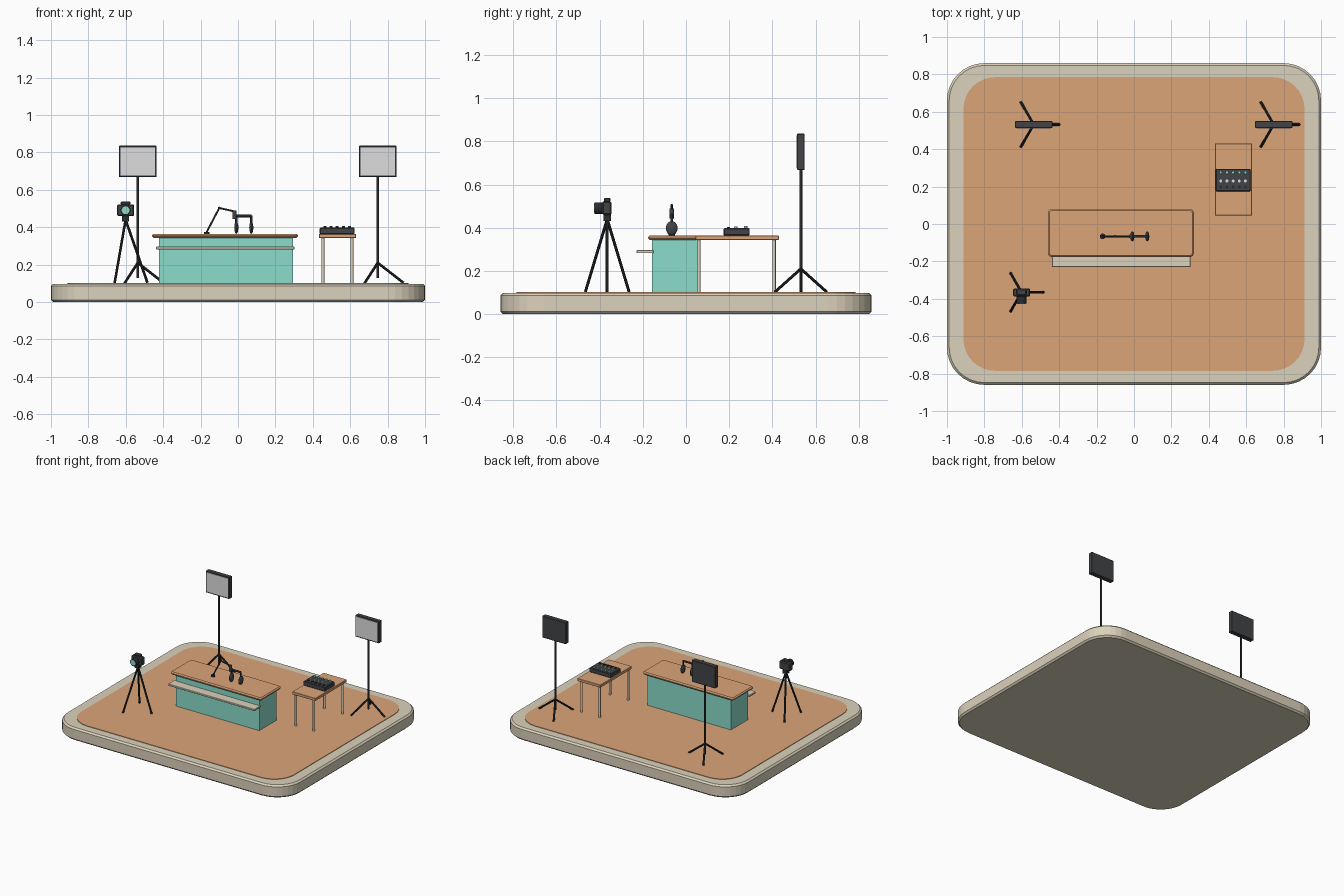
import bpy, bmesh, math
from mathutils import Vector

if "Cube" in bpy.data.objects:
    bpy.data.objects.remove(bpy.data.objects["Cube"])


def mat(name, r, g, b):
    lin = [((c / 255 + 0.055) / 1.055) ** 2.4 for c in (r, g, b)]
    m = bpy.data.materials.new(name)
    m.diffuse_color = (*lin, 1)
    m.use_nodes = True
    m.node_tree.nodes["Principled BSDF"].inputs["Base Color"].default_value = m.diffuse_color
    return m


BEIGE = mat("warm beige", 220, 210, 188)
WOOD = mat("orange wood", 220, 165, 121)
TEAL = mat("teal", 139, 220, 203)
DARK = mat("charcoal", 66, 68, 71)
BLACK = mat("near black", 42, 44, 46)
WHITE = mat("panel white", 222, 222, 222)


def finish(name, bm, m, bevel=0, segs=1, smooth=False):
    bmesh.ops.recalc_face_normals(bm, faces=bm.faces)
    me = bpy.data.meshes.new(name)
    bm.to_mesh(me)
    bm.free()
    ob = bpy.data.objects.new(name, me)
    bpy.context.collection.objects.link(ob)
    me.materials.append(m)
    if bevel:
        mod = ob.modifiers.new("bevel", "BEVEL")
        mod.width, mod.segments, mod.limit_method = bevel, segs, "ANGLE"
        mod.angle_limit = math.radians(50)
    if smooth:
        bpy.context.view_layer.objects.active = ob
        ob.select_set(True)
        bpy.ops.object.shade_smooth_by_angle(angle=math.radians(40))
        ob.select_set(False)
    return ob


def box(name, x, y, z, m, bevel=0):
    """Box from (min, max) ranges."""
    bm = bmesh.new()
    bmesh.ops.create_cube(bm, size=1)
    for v in bm.verts:
        v.co = [r[0] + (c + 0.5) * (r[1] - r[0]) for c, r in zip(v.co, (x, y, z))]
    return finish(name, bm, m, bevel)


def plate(name, x, y, z, radius, m, bevel=0, steps=8):
    """Slab with rounded corners."""
    bm = bmesh.new()
    ring = []
    for q, (sx, sy) in enumerate(((1, 1), (0, 1), (0, 0), (1, 0))):
        cx = x[sx] + (radius if sx == 0 else -radius)
        cy = y[sy] + (radius if sy == 0 else -radius)
        for i in range(steps + 1):
            a = math.pi / 2 * (q + i / steps)
            ring.append(bm.verts.new((cx + radius * math.cos(a), cy + radius * math.sin(a), z[0])))
    f = bm.faces.new(ring)
    ext = bmesh.ops.extrude_face_region(bm, geom=[f])
    for v in ext["geom"]:
        if isinstance(v, bmesh.types.BMVert):
            v.co.z = z[1]
    return finish(name, bm, m, bevel)


def rod(name, a, b, r, m, r2=None, sides=12):
    """Cylinder or cone between two points."""
    a, b = Vector(a), Vector(b)
    bm = bmesh.new()
    bmesh.ops.create_cone(bm, cap_ends=True, segments=sides, radius1=r,
                          radius2=r if r2 is None else r2, depth=(b - a).length)
    bm.transform((b - a).to_track_quat("Z", "Y").to_matrix().to_4x4())
    bmesh.ops.translate(bm, verts=bm.verts, vec=(a + b) / 2)
    return finish(name, bm, m, smooth=True)


def ball(name, c, size, m):
    bm = bmesh.new()
    bmesh.ops.create_uvsphere(bm, u_segments=16, v_segments=10, radius=1)
    bmesh.ops.scale(bm, verts=bm.verts, vec=size)
    bmesh.ops.translate(bm, verts=bm.verts, vec=c)
    return finish(name, bm, m, smooth=True)


def legs(name, x, y, top, spread, r):
    """Three splayed tripod legs, one pointing to +x."""
    for i in range(3):
        a = math.radians(120 * i)
        foot = (x + spread * math.cos(a), y + spread * math.sin(a), 0.103)
        rod(f"{name}_leg_{i + 1}", (x, y, top), foot, r, BLACK, sides=8)


# Stage base and floor
plate("stage_base", (-1, 1), (-0.86, 0.86), (0, 0.098), 0.2, BEIGE, 0.012)
plate("stage_floor", (-0.912, 0.912), (-0.785, 0.785), (0.095, 0.102), 0.17, WOOD)

# Counter
box("counter_body", (-0.422, 0.293), (-0.158, 0.053), (0.1, 0.346), TEAL)
plate("counter_top", (-0.46, 0.32), (-0.176, 0.08), (0.343, 0.365), 0.02, WOOD, 0.008, 4)
box("counter_shelf", (-0.438, 0.302), (-0.23, -0.15), (0.282, 0.296), BEIGE, 0.002)

# Side table
box("table_top", (0.433, 0.631), (0.045, 0.43), (0.343, 0.364), WOOD, 0.002)
for x in (0.454, 0.609):
    for y in (0.059, 0.408):
        rod("table_leg", (x, y, 0.1), (x, y, 0.345), 0.008, BEIGE)

# Audio mixer with two rows of knobs
box("mixer_body", (0.437, 0.623), (0.174, 0.295), (0.364, 0.398), DARK, 0.004)
for i in range(5):
    x = 0.464 + i * 0.033
    for y, h, m in ((0.276, 0.408, TEAL), (0.23, 0.406, WHITE)):
        rod("mixer_knob", (x, y, 0.397), (x, y, h), 0.008, m)
    box("mixer_fader", (x - 0.006, x + 0.006), (0.19, 0.205), (0.397, 0.403), BLACK)

# Microphone on a boom arm
MY = -0.066
rod("boom_foot", (-0.168, MY, 0.364), (-0.168, MY, 0.376), 0.015, BLACK, sides=16)
path = [(-0.168, MY, 0.374), (-0.1, MY, 0.503), (-0.015, MY, 0.484)]
for a, b in zip(path, path[1:]):
    rod("boom_arm", a, b, 0.005, BLACK)
for p in path[1:]:
    ball("boom_joint", p, (0.007,) * 3, BLACK)
rod("microphone", (-0.018, MY, 0.443), (-0.018, MY, 0.49), 0.011, DARK, sides=16)

# Headphones
CUPS = (-0.009, 0.071)
rod("headphone_band", (CUPS[0], MY, 0.46), (CUPS[1], MY, 0.46), 0.007, BLACK)
for x in CUPS:
    rod("headphone_yoke", (x, MY, 0.463), (x, MY, 0.41), 0.006, BLACK)
    ball("headphone_cup", (x, MY, 0.398), (0.011, 0.027, 0.033), DARK)

# Camera on a tripod
CX, CY = -0.601, -0.365
legs("tripod", CX, CY, 0.44, 0.117, 0.007)
box("tripod_head", (CX - 0.018, CX + 0.018), (CY - 0.018, CY + 0.018), (0.432, 0.465), BLACK)
box("camera_body", (CX - 0.046, CX + 0.046), (CY - 0.023, CY + 0.02), (0.46, 0.522), DARK, 0.006)
box("camera_viewfinder", (CX - 0.026, CX + 0.026), (CY - 0.016, CY + 0.016), (0.52, 0.538), DARK, 0.005)
rod("camera_lens", (CX, CY - 0.02, 0.491), (CX, CY - 0.06, 0.491), 0.027, BLACK, sides=20)
rod("lens_glass", (CX, CY - 0.058, 0.491), (CX, CY - 0.062, 0.491), 0.021, TEAL, sides=20)

# Two studio lights
for side, x in (("left", -0.536), ("right", 0.747)):
    y = 0.532
    legs(side + "_light", x, y, 0.21, 0.138, 0.007)
    rod(side + "_light_pole", (x, y, 0.128), (x, y, 0.69), 0.007, BLACK)
    box(side + "_light_housing", (x - 0.101, x + 0.101), (y - 0.018, y + 0.018), (0.668, 0.836), DARK, 0.003)
    box(side + "_light_panel", (x - 0.092, x + 0.092), (y - 0.021, y - 0.016), (0.678, 0.827), WHITE)
